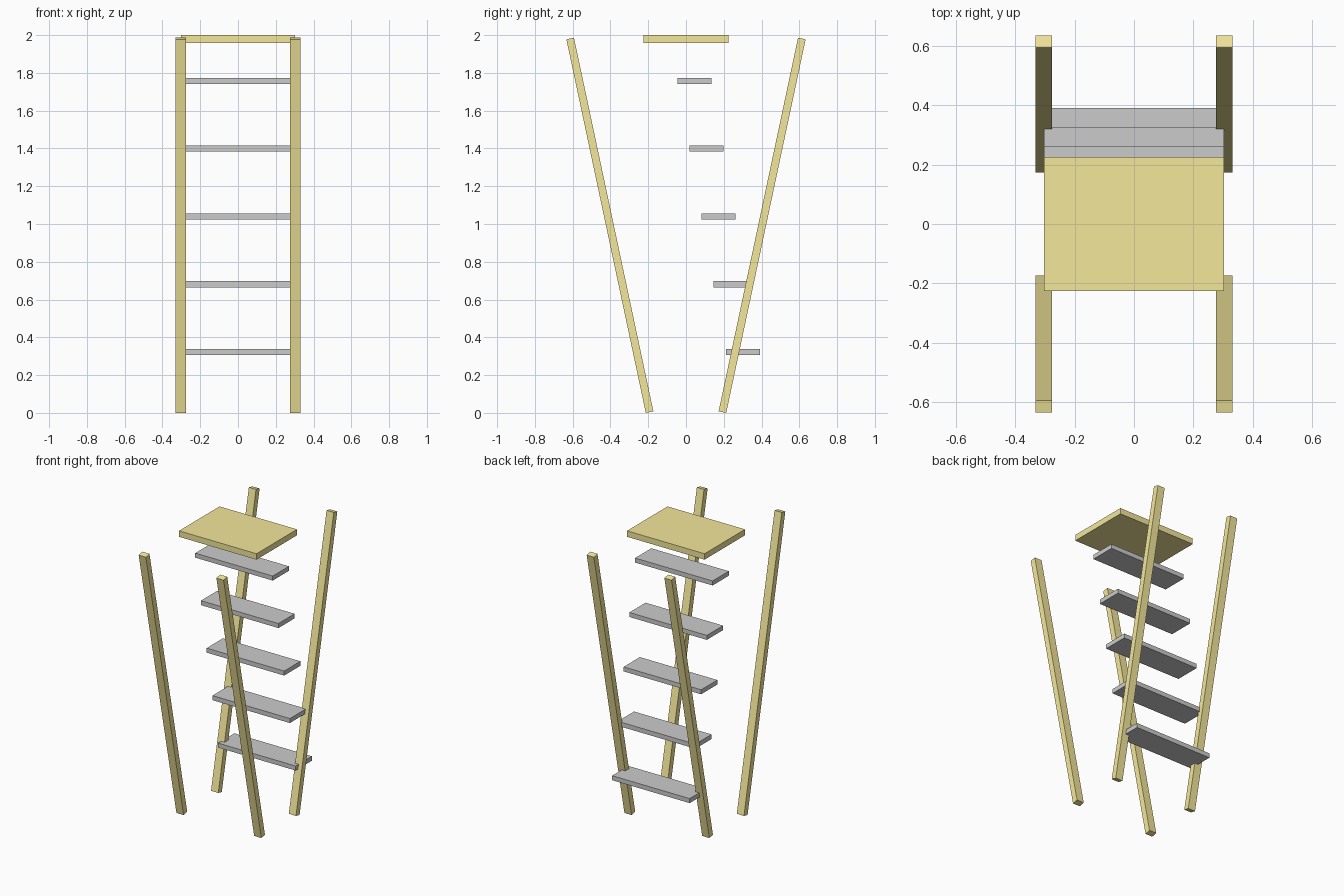
import bpy
import math

if "Cube" in bpy.data.objects:
    bpy.data.objects.remove(bpy.data.objects["Cube"])

yellow = bpy.data.materials.new("yellow_paint")
yellow.diffuse_color = (0.9, 0.8, 0.33, 1.0)
yellow.use_nodes = True
yellow.node_tree.nodes["Principled BSDF"].inputs["Base Color"].default_value = yellow.diffuse_color


def box(name, size, loc, tilt=0.0, mat=None):
    bpy.ops.mesh.primitive_cube_add(size=1, location=loc)
    ob = bpy.context.object
    ob.name = name
    ob.scale = size
    bpy.ops.object.transform_apply(location=False, rotation=False, scale=True)
    ob.rotation_euler.x = tilt
    if mat:
        ob.data.materials.append(mat)
    return ob


# four legs, splaying outward toward the top
TILT = math.radians(12)
for y_name, sy in (("front", -1), ("back", 1)):
    for x_name, sx in (("left", -1), ("right", 1)):
        box(f"{y_name}_{x_name}_leg", (0.056, 0.041, 2.022),
            (sx * 0.303, sy * 0.403, 0.993), -sy * TILT, yellow)

# top platform
box("top_platform", (0.604, 0.45, 0.042), (0, 0, 1.979), mat=yellow)

# five treads, each set further forward than the one below
for i in range(5):
    box(f"tread_{i + 1}", (0.604, 0.18, 0.032),
        (0, 0.3005 - 0.0638 * i, 0.322 + 0.359 * i))
